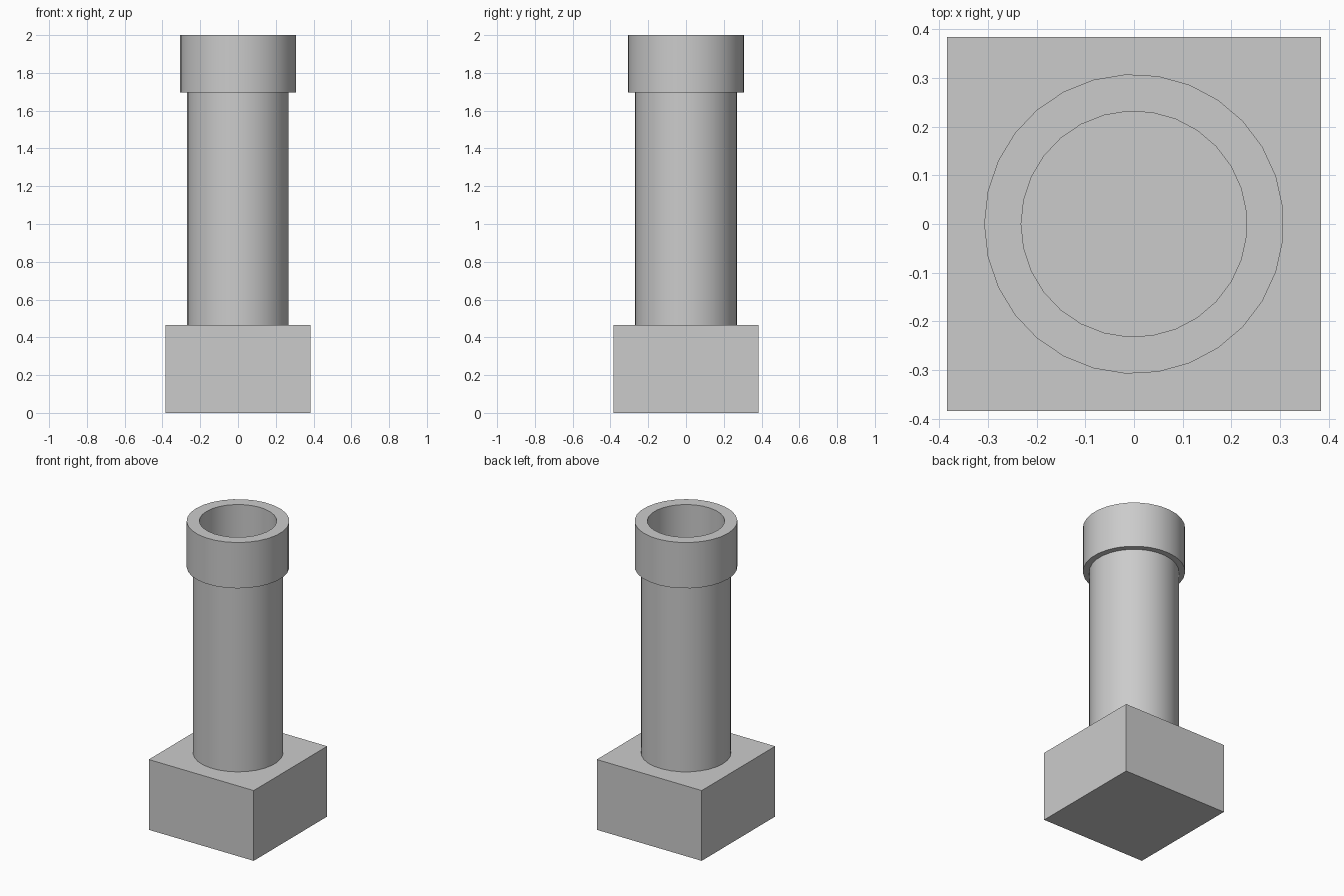
import bpy
import bmesh
from math import pi, radians
from mathutils import Matrix, Vector

cube = bpy.data.objects.get("Cube")
if cube:
    bpy.data.objects.remove(cube, do_unlink=True)

SIDES = 29
BASE_HALF, BASE_TOP = 0.384, 0.465
SHAFT_R, COLLAR_R, BORE_R = 0.27, 0.308, 0.232
COLLAR_BOTTOM, TOP = 1.697, 2.0

grey = bpy.data.materials.new("plain grey")
grey.use_nodes = True
colour = (0.6, 0.6, 0.6, 1)
grey.diffuse_color = colour
grey.node_tree.nodes["Principled BSDF"].inputs["Base Color"].default_value = colour


def finish(bm, name):
    bmesh.ops.recalc_face_normals(bm, faces=bm.faces)
    mesh = bpy.data.meshes.new(name)
    bm.to_mesh(mesh)
    bm.free()
    mesh.materials.append(grey)
    obj = bpy.data.objects.new(name, mesh)
    bpy.context.collection.objects.link(obj)
    return obj


def lathe(name, profile):
    """Turn a closed (radius, height) profile around the z axis."""
    bm = bmesh.new()
    # Start on -x so that one corner of the turned shape points left
    verts = [bm.verts.new((-r, 0, z)) for r, z in profile]
    edges = [bm.edges.new((v, verts[(i + 1) % len(verts)])) for i, v in enumerate(verts)]
    bmesh.ops.spin(bm, geom=verts + edges, cent=(0, 0, 0), axis=(0, 0, 1),
                   angle=2 * pi, steps=SIDES, use_merge=True)
    bmesh.ops.remove_doubles(bm, verts=bm.verts, dist=0.0001)
    obj = finish(bm, name)
    bpy.ops.object.select_all(action="DESELECT")
    bpy.context.view_layer.objects.active = obj
    obj.select_set(True)
    bpy.ops.object.shade_smooth_by_angle(angle=radians(30))
    return obj


# Square base block
bm = bmesh.new()
size = Vector((2 * BASE_HALF, 2 * BASE_HALF, BASE_TOP))
bmesh.ops.create_cube(bm, size=1, matrix=Matrix.Translation((0, 0, BASE_TOP / 2))
                      @ Matrix.Diagonal(size).to_4x4())
finish(bm, "base_block")

# Hollow shaft with a wider collar at its mouth
lathe("collared_tube", [
    (SHAFT_R, BASE_TOP), (SHAFT_R, COLLAR_BOTTOM),
    (COLLAR_R, COLLAR_BOTTOM), (COLLAR_R, TOP),
    (BORE_R, TOP), (BORE_R, BASE_TOP),
])
